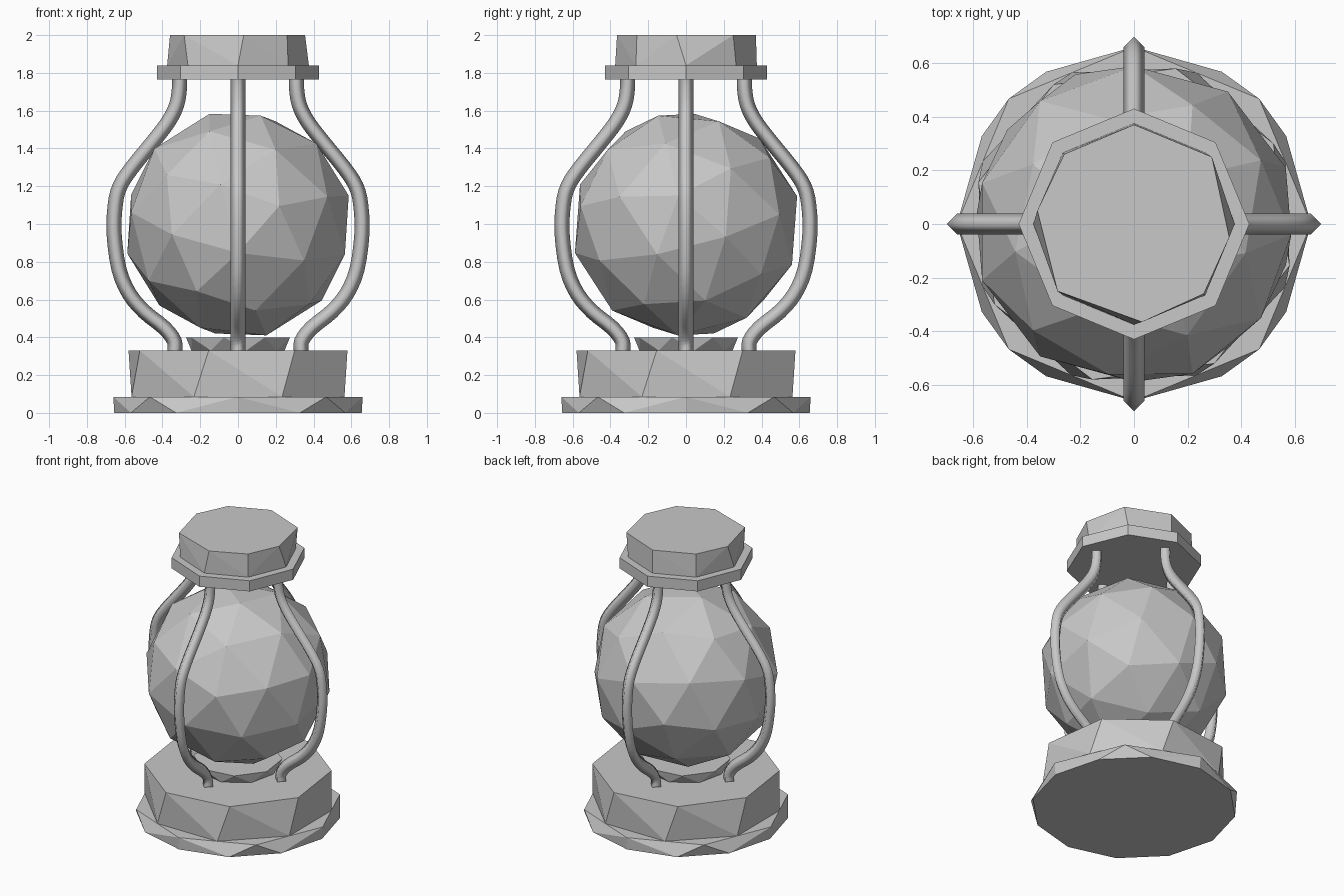
import bpy, bmesh, math
from mathutils import Vector, Matrix

if "Cube" in bpy.data.objects:
    bpy.data.objects.remove(bpy.data.objects["Cube"])

grey = bpy.data.materials.new("plain grey")
grey.diffuse_color = (0.58, 0.58, 0.58, 1)
grey.use_nodes = True
grey.node_tree.nodes["Principled BSDF"].inputs["Base Color"].default_value = grey.diffuse_color


def finish(name, bm, smooth=False):
    bmesh.ops.recalc_face_normals(bm, faces=bm.faces[:])
    mesh = bpy.data.meshes.new(name)
    bm.to_mesh(mesh)
    bm.free()
    mesh.materials.append(grey)
    for p in mesh.polygons:
        p.use_smooth = smooth
    obj = bpy.data.objects.new(name, mesh)
    bpy.context.collection.objects.link(obj)
    return obj


def ring(n, r, z, phase=0):
    """Regular polygon of points at height z, phase in degrees."""
    return [Vector((r * math.cos(math.radians(phase) + math.tau * i / n),
                    r * math.sin(math.radians(phase) + math.tau * i / n), z))
            for i in range(n)]


def faceted_drum(name, lower, upper):
    """Low-poly drum: the hull of a lower and an upper polygon."""
    bm = bmesh.new()
    for p in lower + upper:
        bm.verts.new(p)
    bmesh.ops.convex_hull(bm, input=bm.verts[:])
    bmesh.ops.dissolve_limit(bm, angle_limit=0.01, verts=bm.verts[:], edges=bm.edges[:])
    return finish(name, bm)


# Base, stepped in two twisted drums, with a small collar under the globe
faceted_drum("foot_plate", ring(12, 0.655, 0), ring(8, 0.66, 0.085))
faceted_drum("base", ring(8, 0.61, 0.085, 22.5), ring(8, 0.60, 0.33, 30))
faceted_drum("globe_collar", ring(8, 0.25, 0.33, 10), ring(8, 0.285, 0.40, 30))

# Faceted globe
bm = bmesh.new()
bmesh.ops.create_icosphere(bm, subdivisions=2, radius=0.607,
                           matrix=Matrix.Translation((0, 0, 0.997))
                           @ Matrix.Rotation(0.25, 4, 'X') @ Matrix.Rotation(0.2, 4, 'Y'))
finish("globe", bm)

# Cap: straight rim and slightly twisted top block
faceted_drum("cap_rim", ring(8, 0.43, 1.765), ring(8, 0.43, 1.84))
cap_top = [(0, .37), (.29, .25), (.355, -.05), (.26, -.26),
           (.03, -.365), (-.285, -.25), (-.36, .05), (-.26, .26)]
faceted_drum("cap_top", ring(8, 0.375, 1.84), [Vector((x, y, 2.0)) for x, y in cap_top])

# Cage rod path: distance from the axis, height
path = [(.335, .32), (.337, .38), (.39, .45), (.495, .535), (.575, .63), (.63, .76),
        (.656, .95), (.65, 1.1), (.625, 1.2), (.56, 1.3), (.45, 1.435),
        (.37, 1.54), (.325, 1.63), (.31, 1.72), (.31, 1.775)]


def smooth_path(pts, steps=3):
    pts = [Vector(p) for p in pts]
    out = []
    for i in range(len(pts) - 1):
        a, b, c, d = pts[max(i - 1, 0)], pts[i], pts[i + 1], pts[min(i + 2, len(pts) - 1)]
        for k in range(steps):
            t = k / steps
            out.append(0.5 * (2 * b + (c - a) * t + (2 * a - 5 * b + 4 * c - d) * t ** 2
                              + (3 * b - a - 3 * c + d) * t ** 3))
    return out + [pts[-1]]


def cage_rod(name, angle, r=0.04):
    """Smooth four-sided rod swept along the path, turned about the axis."""
    pts = smooth_path(path)
    bm = bmesh.new()
    loops = []
    for i, p in enumerate(pts):
        t = (pts[min(i + 1, len(pts) - 1)] - pts[max(i - 1, 0)]).normalized()
        out = Vector((t.y, 0, -t.x)) * r
        side = Vector((0, r, 0))
        c = Vector((p.x, 0, p.y))
        loops.append([bm.verts.new(c + o) for o in (out, side, -out, -side)])
    for a, b in zip(loops, loops[1:]):
        for k in range(4):
            bm.faces.new((a[k], a[(k + 1) % 4], b[(k + 1) % 4], b[k]))
    bm.faces.new(loops[0])
    bm.faces.new(loops[-1])
    bm.transform(Matrix.Rotation(angle, 4, 'Z'))
    finish(name, bm, smooth=True)


for i, side in enumerate(("right", "back", "left", "front")):
    cage_rod("cage_rod_" + side, i * math.pi / 2)
